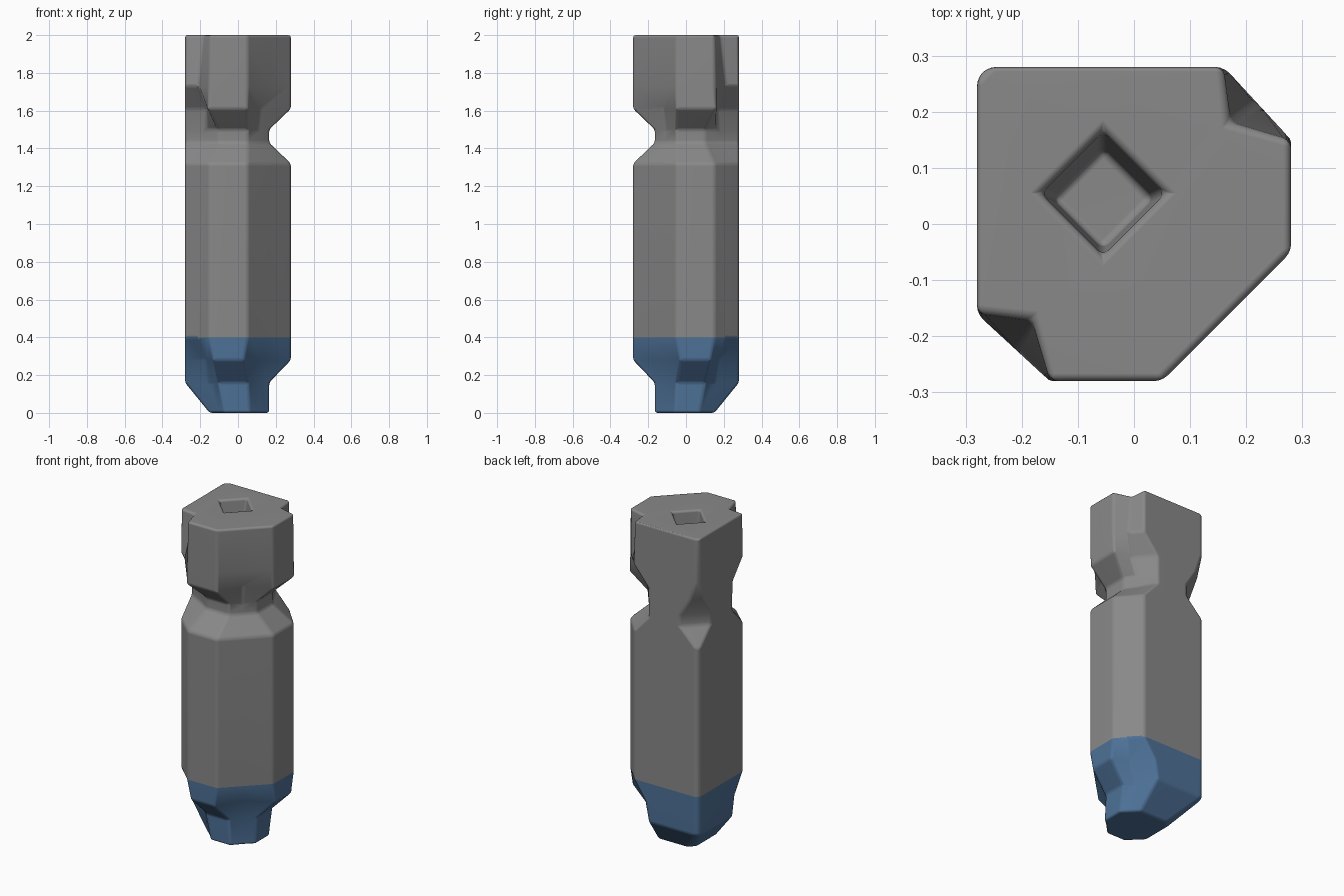
import bpy, bmesh

if "Cube" in bpy.data.objects:
    bpy.data.objects.remove(bpy.data.objects["Cube"], do_unlink=True)


def material(name, rgb):
    m = bpy.data.materials.new(name)
    m.use_nodes = True
    m.diffuse_color = (*rgb, 1)
    node = m.node_tree.nodes["Principled BSDF"]
    node.inputs["Base Color"].default_value = (*rgb, 1)
    node.inputs["Roughness"].default_value = 0.8
    return m


def section(corner, bevel, back, dent, reach, side, front, diagonal):
    """Half outline, reflected over the line from back left to front right."""
    half = [(bevel - corner, corner), (back, corner), dent,
            (reach, side), (reach, -front)]
    return half + [(diagonal, -diagonal)] + [(-y, -x) for x, y in reversed(half)]


# Cross-sections from foot to top
full = section(0.28, 0.02, 0.16, (0.22, 0.215), 0.28, 0.15, 0.05, 0.165)
neck = section(0.28, 0.13, 0.06, (0.12, 0.17), 0.165, 0.10, 0.05, 0.11)
levels = [
    (0.00, section(0.15, 0.04, 0.08, (0.13, 0.10), 0.165, 0.07, 0.06, 0.11)),
    (0.16, section(0.28, 0.02, 0.06, (0.13, 0.15), 0.165, 0.10, 0.05, 0.11)),
    (0.28, section(0.28, 0.02, 0.08, (0.17, 0.17), 0.28, 0.13, 0.03, 0.12)),
    (0.40, full),
    (1.32, full),
    (1.43, neck),
    (1.50, neck),
    (1.61, section(0.28, 0.06, 0.06, (0.16, 0.165), 0.28, 0.16, 0.05, 0.12)),
    (1.73, full),
    (2.00, section(0.28, 0.02, 0.16, (0.17, 0.18), 0.28, 0.15, 0.05, 0.165)),
]

bm = bmesh.new()


def ring(points, z):
    return [bm.verts.new((x, y, z)) for x, y in points]


def join(a, b):
    n = len(a)
    for i in range(n):
        j = (i + 1) % n
        bm.faces.new((a[i], a[j], b[j], b[i]))


# Outer skin
rings = [ring(points, z) for z, points in levels]
for lower, upper in zip(rings, rings[1:]):
    join(lower, upper)
bm.faces.new(rings[0])


# Diamond socket sunk into the top
def diamond(r, x, y):
    return [(x + r, y), (x, y + r), (x - r, y), (x, y - r)]


rim = ring(diamond(0.112, -0.055, 0.055), 2.0)
floor = ring(diamond(0.09, -0.055, 0.045), 1.8)
join(rim, floor)
bm.faces.new(floor)
cap_edges = [bm.edges.get((loop[i - 1], loop[i]))
             for loop in (rings[-1], rim) for i in range(len(loop))]
bmesh.ops.triangle_fill(bm, use_beauty=True, use_dissolve=False, edges=cap_edges)
bmesh.ops.recalc_face_normals(bm, faces=bm.faces)

# Blue foot below the colour line
for f in bm.faces:
    f.smooth = True
    f.material_index = 1 if f.calc_center_median().z < 0.4 else 0

mesh = bpy.data.meshes.new("notched_post")
bm.to_mesh(mesh)
bm.free()
mesh.materials.append(material("stone_grey", (0.25, 0.25, 0.25)))
mesh.materials.append(material("slate_blue", (0.075, 0.165, 0.31)))
post = bpy.data.objects.new("notched_post", mesh)
bpy.context.collection.objects.link(post)

# Softened edges
soft = post.modifiers.new("soft_edges", 'BEVEL')
soft.width = 0.02
soft.segments = 3
soft.limit_method = 'ANGLE'
soft.angle_limit = 0.44
normals = post.modifiers.new("even_shading", 'WEIGHTED_NORMAL')
normals.keep_sharp = True
